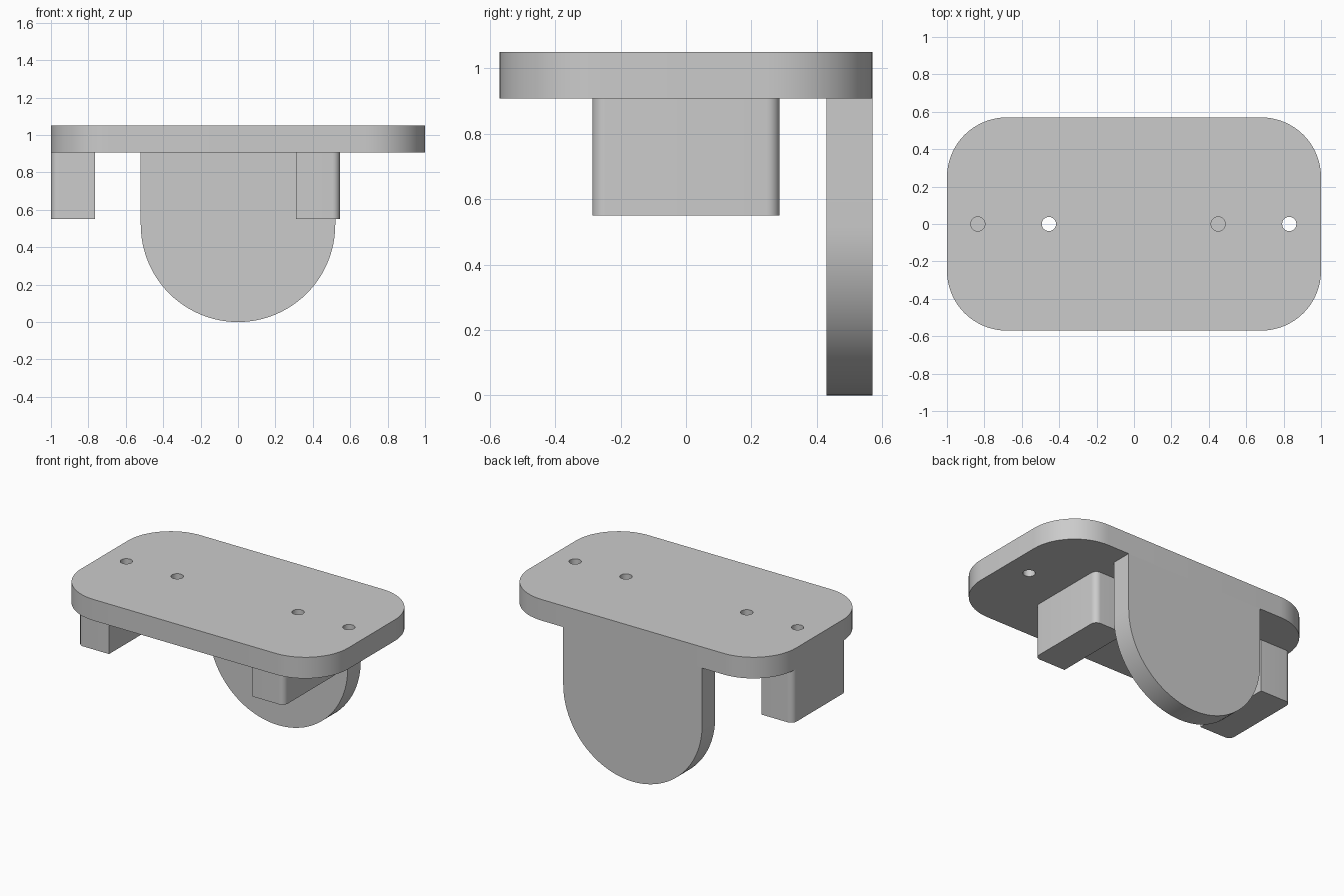
import bpy, bmesh
from math import sin, cos, pi, radians

if "Cube" in bpy.data.objects:
    bpy.data.objects.remove(bpy.data.objects["Cube"])


def arc(cx, cy, r, a0, a1, n):
    """Points of an arc, angles in degrees."""
    return [(cx + r * cos(radians(a0 + (a1 - a0) * i / n)),
             cy + r * sin(radians(a0 + (a1 - a0) * i / n))) for i in range(n + 1)]


def prism(name, profile, lo, hi, axis='z'):
    """Extrude a closed 2D profile between lo and hi along z or y."""
    place = (lambda u, v, w: (u, v, w)) if axis == 'z' else (lambda u, v, w: (u, w, v))
    bm = bmesh.new()
    bottom = bm.faces.new([bm.verts.new(place(u, v, lo)) for u, v in profile])
    top = bmesh.ops.extrude_face_region(bm, geom=[bottom])
    shift = place(0, 0, hi - lo)
    bmesh.ops.translate(bm, vec=shift,
                        verts=[e for e in top['geom'] if isinstance(e, bmesh.types.BMVert)])
    bmesh.ops.recalc_face_normals(bm, faces=bm.faces)
    mesh = bpy.data.meshes.new(name)
    bm.to_mesh(mesh)
    bm.free()
    obj = bpy.data.objects.new(name, mesh)
    bpy.context.collection.objects.link(obj)
    return obj


def activate(obj):
    bpy.ops.object.select_all(action='DESELECT')
    obj.select_set(True)
    bpy.context.view_layer.objects.active = obj


def smooth(obj):
    activate(obj)
    bpy.ops.object.shade_smooth_by_angle(angle=radians(30))


Z0, Z1 = 0.907, 1.05          # underside and top of the plate
HX, HY, R = 1.0, 0.57, 0.32   # plate half sizes and corner radius

# Rounded top plate
outline = []
for sx, sy, a in ((1, 1, 0), (-1, 1, 90), (-1, -1, 180), (1, -1, 270)):
    outline += arc(sx * (HX - R), sy * (HY - R), R, a, a + 90, 16)
plate = prism("top_plate", outline, Z0, Z1)

# Row of four screw holes through the plate
for x in (-0.835, -0.455, 0.45, 0.83):
    cutter = prism("hole_cutter", arc(x, 0, 0.038, 0, 360 - 360 / 32, 31), Z0 - 0.1, Z1 + 0.1)
    cutter.hide_render = True
    mod = plate.modifiers.new("hole", 'BOOLEAN')
    mod.operation = 'DIFFERENCE'
    mod.solver = 'EXACT'
    mod.object = cutter
    activate(plate)
    bpy.ops.object.modifier_apply(modifier=mod.name)
    bpy.data.objects.remove(cutter)
smooth(plate)

# Round-ended tab hanging flush with the back edge
tab = prism("back_tab", [(0.52, Z0)] + arc(0, 0.52, 0.52, 0, -180, 48) + [(-0.52, Z0)],
            0.43, HY, 'y')
smooth(tab)


# Two mirrored blocks under the plate, rounded on their outer vertical edges
def block(name, inner, side):
    w, h, r = 0.235, 0.286, 0.04
    pts = ([(0, -h)] + arc(w - r, -h + r, r, -90, 0, 8)
           + arc(w - r, h - r, r, 0, 90, 8) + [(0, h)])
    smooth(prism(name, [(inner + side * u, v) for u, v in pts], 0.55, Z0))


block("left_block", -0.765, -1)
block("right_block", 0.31, 1)
